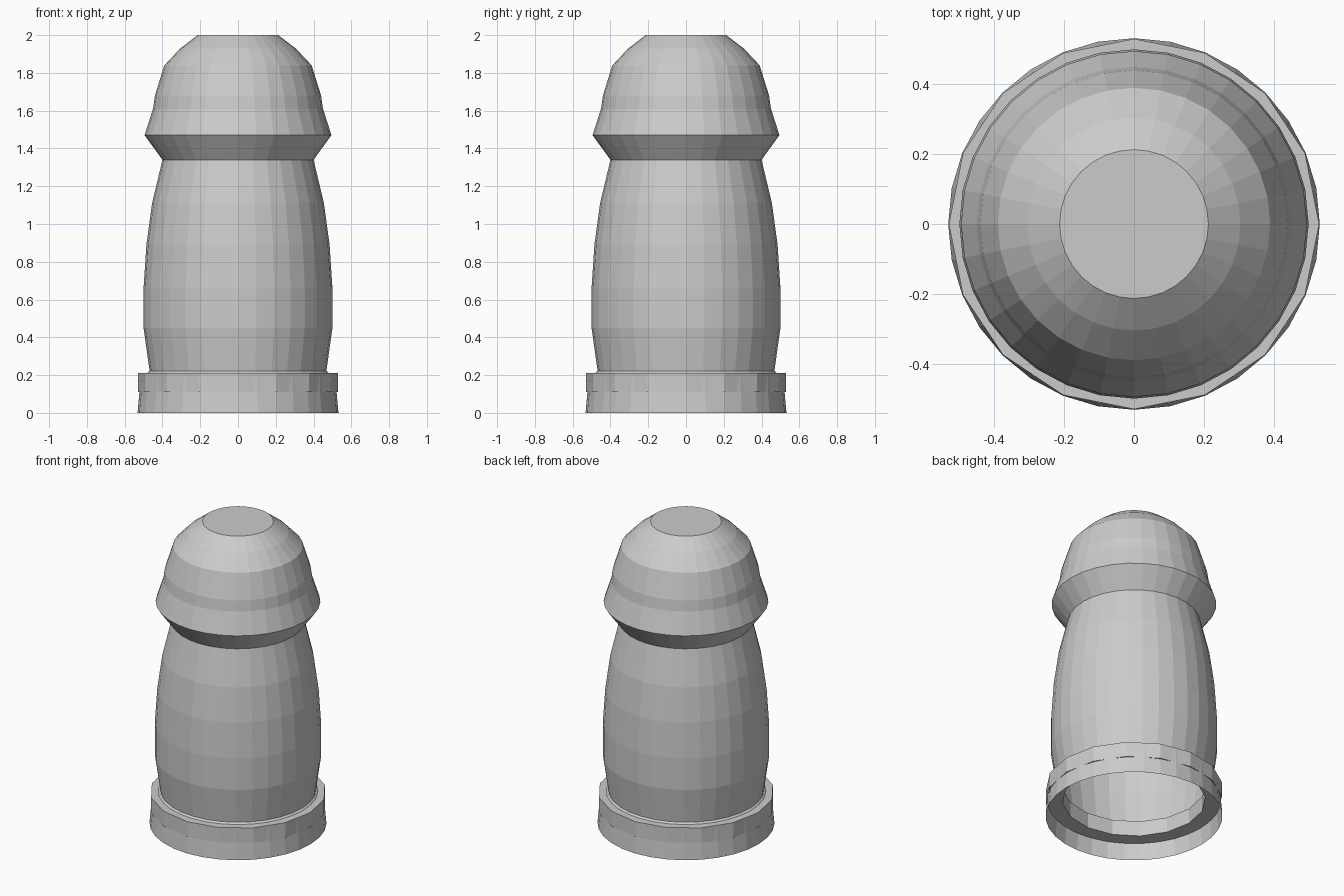
import bpy
import bmesh
from math import cos, sin, tau

if "Cube" in bpy.data.objects:
    bpy.data.objects.remove(bpy.data.objects["Cube"])


def lathe(name, profile, sides, cap_top=False, closed=False):
    """Revolve (radius, z) points around z into a flat-shaded mesh."""
    bm = bmesh.new()
    rings = [[bm.verts.new((r * cos(tau * i / sides), r * sin(tau * i / sides), z))
              for i in range(sides)] for r, z in profile]
    pairs = list(zip(rings, rings[1:]))
    if closed:
        pairs.append((rings[-1], rings[0]))
    for low, high in pairs:
        for i in range(sides):
            j = (i + 1) % sides
            bm.faces.new((low[i], low[j], high[j], high[i]))
    if cap_top:
        bm.faces.new(rings[-1])
    mesh = bpy.data.meshes.new(name)
    bm.to_mesh(mesh)
    bm.free()
    obj = bpy.data.objects.new(name, mesh)
    bpy.context.collection.objects.link(obj)
    return obj


# Hollow body with flared brim and flat-topped dome, open underneath
lathe("body", [(0.43, 0.205), (0.48, 0.212), (0.468, 0.222), (0.50, 0.45),
               (0.50, 0.66), (0.485, 0.89), (0.455, 1.11), (0.40, 1.34),
               (0.495, 1.47), (0.45, 1.61), (0.44, 1.68), (0.39, 1.84),
               (0.305, 1.93), (0.213, 2.0)], 32, cap_top=True)

# Faceted 16-sided collar, a solid ring
lathe("collar", [(0.53, 0.11), (0.53, 0.21), (0.43, 0.21), (0.43, 0.11)], 16, closed=True)

# Thin open skirt whose ridges just meet the collar faces
lathe("base_skirt", [(0.532, 0.0), (0.522, 0.11), (0.5205, 0.20)], 32)
